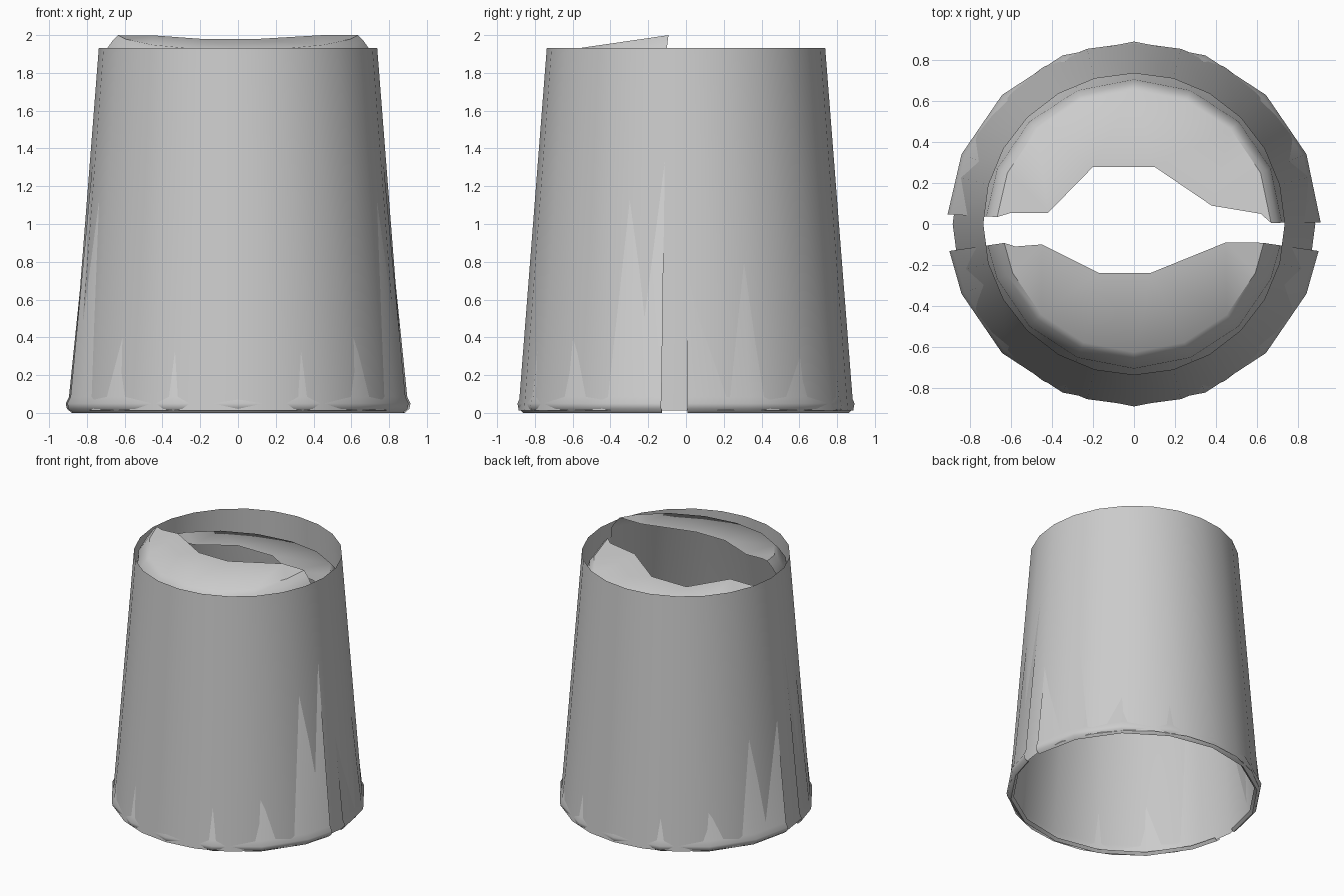
import bpy, bmesh
from math import sin, cos, radians, pi

if "Cube" in bpy.data.objects:
    bpy.data.objects.remove(bpy.data.objects["Cube"])


def finish(bm, name, angle):
    bmesh.ops.recalc_face_normals(bm, faces=bm.faces)
    me = bpy.data.meshes.new(name)
    bm.to_mesh(me)
    bm.free()
    ob = bpy.data.objects.new(name, me)
    bpy.context.collection.objects.link(ob)
    bpy.ops.object.select_all(action='DESELECT')
    ob.select_set(True)
    bpy.context.view_layer.objects.active = ob
    bpy.ops.object.shade_smooth_by_angle(angle=radians(angle))
    return ob


def skin(bm, rings, closed):
    n = len(rings[0])
    for a, b in zip(rings, rings[1:]):
        for i in range(n if closed else n - 1):
            j = (i + 1) % n
            bm.faces.new((a[i], a[j], b[j], b[i]))


# open tapered sleeve, 24 sides, no floor and no top
bm = bmesh.new()
rings = [[bm.verts.new((r * sin(2 * pi * i / 24), r * cos(2 * pi * i / 24), z))
          for i in range(24)] for r, z in ((0.887, 0.012), (0.737, 1.932))]
skin(bm, rings, True)
finish(bm, "outer_sleeve", 40)


def half_shell(name, degrees, lip_r, lip_plane, inner_edge):
    """Thin half shell with a foot bead, a rounded shoulder and a tilted lip."""
    bm = bmesh.new()
    # radius, height, measured down from the tilted lip?
    profile = [(0.855, 0.02, False), (0.875, 0.0, False), (0.9, 0.022, False),
               (0.906, 0.05, False), (0.889, 0.085, False),
               (0.718, -0.1, True), (lip_r + 0.03, -0.03, True), (lip_r, 0.0, True)]
    rings = []
    for r, h, from_lip in profile:
        ring = []
        for d in degrees:
            x, y = 1.008 * r * cos(radians(d)), 0.985 * r * sin(radians(d))
            ring.append(bm.verts.new((x, y, h + lip_plane(y) if from_lip else h)))
        rings.append(ring)
    skin(bm, rings, False)
    # flat lip with an angular finger opening
    inner = [bm.verts.new((x, y, lip_plane(y))) for x, y in inner_edge]
    lip = bm.faces.new(rings[-1] + inner)
    bmesh.ops.triangulate(bm, faces=[lip])
    return finish(bm, name, 42)


steps = [22.5 * k for k in range(1, 8)]

# front half, lip rises above the sleeve rim
half_shell("front_half_shell", [188.5] + [180 + s for s in steps] + [351.5], 0.637,
           lambda y: 2.0 + 0.145 * (y + 0.09),
           [(0.58, -0.09), (0.45, -0.09), (0.08, -0.24),
            (-0.17, -0.24), (-0.45, -0.1), (-0.58, -0.11)])

# back half, sits lower inside the sleeve
half_shell("back_half_shell", [0.5] + steps + [177], 0.665,
           lambda y: 1.86 - 0.15 * (y - 0.05),
           [(-0.6, 0.055), (-0.42, 0.055), (-0.2, 0.28),
            (0.1, 0.28), (0.38, 0.09), (0.62, 0.05)])
